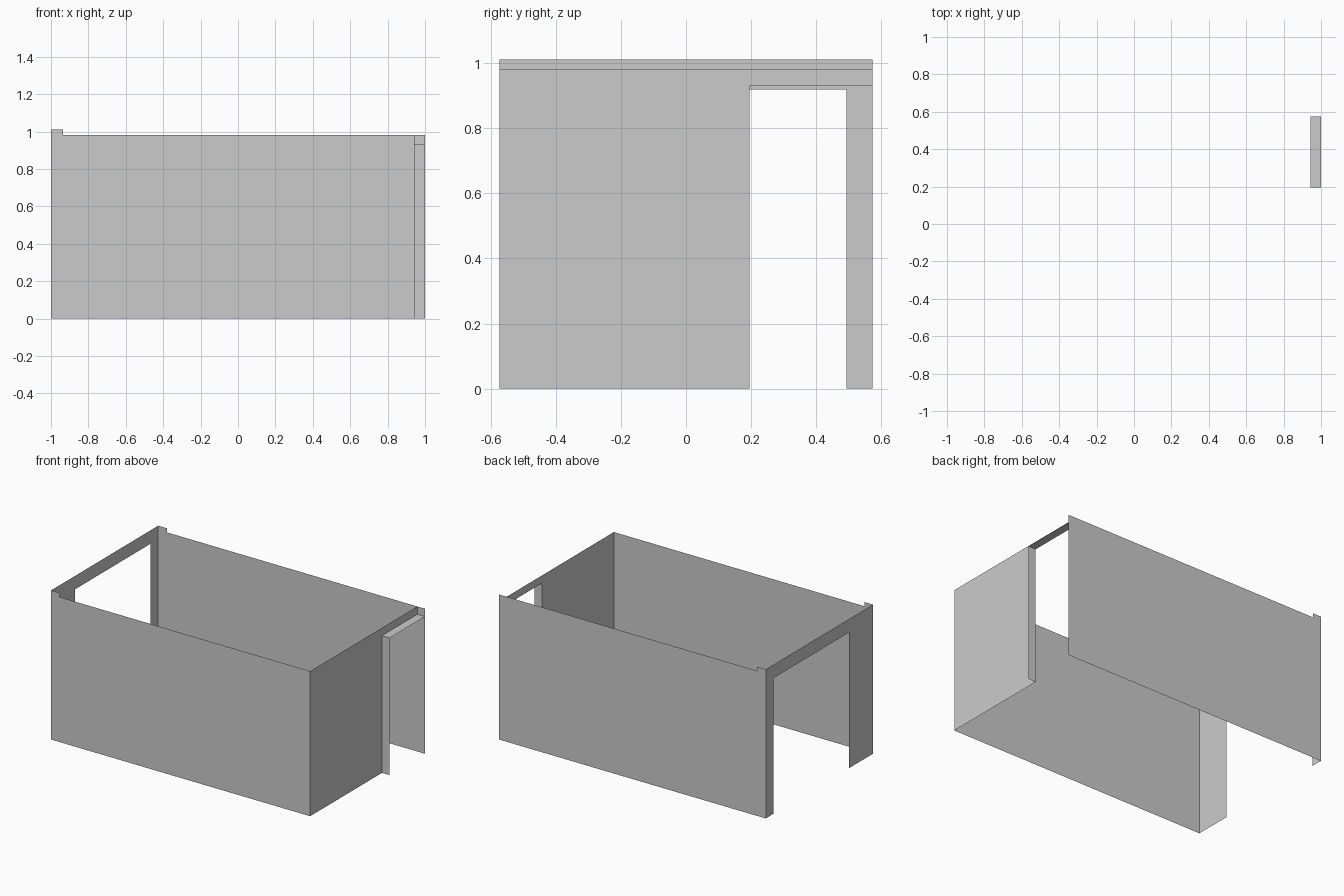
import bpy
from mathutils import Vector

if "Cube" in bpy.data.objects:
    bpy.data.objects.remove(bpy.data.objects["Cube"])

# Main dimensions of the thin-walled enclosure
X0, X1, XR = -1.0, 1.0, 0.943       # left wall, outer right edge, recessed right wall
Y = 0.574                           # half depth
H, H_LEFT = 0.983, 1.011            # wall height, raised left end
STEP_X = -0.936                     # end of the raised step
JAMB_Y, LINTEL_Z = 0.195, 0.93      # right-hand opening


def sheet(name, outline, to_3d, flip=False):
    """Flat zero-thickness panel from a 2D outline."""
    verts = [Vector(to_3d(a, b)) for a, b in outline]
    if flip:
        verts.reverse()
    mesh = bpy.data.meshes.new(name)
    mesh.from_pydata(verts, [], [range(len(verts))])
    obj = bpy.data.objects.new(name, mesh)
    bpy.context.collection.objects.link(obj)
    return obj


# Long walls with a small raised step at the left end
for name, y, end, flip in (("front_wall", -Y, XR, False), ("back_wall", Y, X1, True)):
    profile = [(X0, 0), (end, 0), (end, H), (STEP_X, H), (STEP_X, H_LEFT), (X0, H_LEFT)]
    sheet(name, profile, lambda a, b: (a, y, b), flip)

# Left end wall with a wide doorway open to the floor
left = [(-Y, 0), (-0.32, 0), (-0.32, 0.92), (0.493, 0.92),
        (0.493, 0), (Y, 0), (Y, H_LEFT), (-Y, H_LEFT)]
sheet("left_doorway_wall", left, lambda a, b: (X0, a, b), True)

# Right end wall with a corner doorway
right = [(-Y, 0), (JAMB_Y, 0), (JAMB_Y, LINTEL_Z), (Y, LINTEL_Z), (Y, H), (-Y, H)]
sheet("right_doorway_wall", right, lambda a, b: (XR, a, b))

# Reveal of the corner doorway: side jamb and lintel
sheet("door_jamb", [(XR, 0), (X1, 0), (X1, LINTEL_Z), (XR, LINTEL_Z)],
      lambda a, b: (a, JAMB_Y, b), True)
sheet("door_lintel", [(XR, JAMB_Y), (X1, JAMB_Y), (X1, Y), (XR, Y)],
      lambda a, b: (a, b, LINTEL_Z), True)
